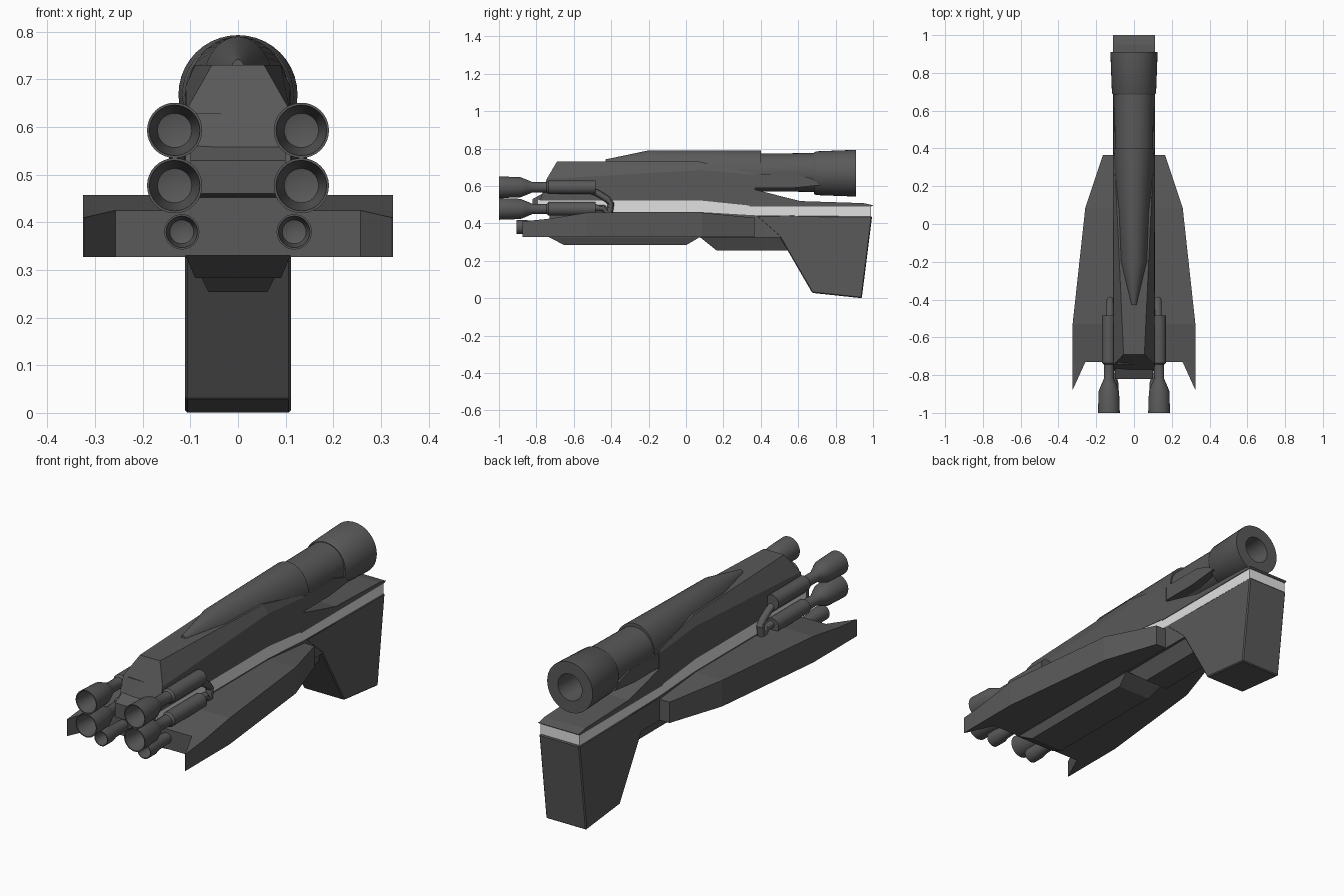
import bpy, bmesh, math
from mathutils import Vector

if "Cube" in bpy.data.objects:
    bpy.data.objects.remove(bpy.data.objects["Cube"])


def material(name, value):
    m = bpy.data.materials.new(name)
    m.diffuse_color = (value, value, value, 1)
    m.use_nodes = True
    m.node_tree.nodes["Principled BSDF"].inputs["Base Color"].default_value = m.diffuse_color
    return m


GREY = material("dark hull grey", 0.10)
LIGHT = material("light stripe grey", 0.75)


def finish(name, bm, mat=GREY, bevel=0.0, smooth=True):
    bmesh.ops.remove_doubles(bm, verts=bm.verts, dist=1e-5)
    bmesh.ops.recalc_face_normals(bm, faces=bm.faces)
    me = bpy.data.meshes.new(name)
    bm.to_mesh(me)
    bm.free()
    me.materials.append(mat)
    ob = bpy.data.objects.new(name, me)
    bpy.context.collection.objects.link(ob)
    if bevel:
        b = ob.modifiers.new("edge", 'BEVEL')
        b.width, b.segments = bevel, 1
    if smooth:
        bpy.ops.object.select_all(action='DESELECT')
        ob.select_set(True)
        bpy.context.view_layer.objects.active = ob
        bpy.ops.object.shade_smooth_by_angle(angle=math.radians(30))
    return ob


def loft(name, sections, mat=GREY, bevel=0.0, smooth=False):
    """Bridge closed cross-sections that all have the same point count."""
    bm = bmesh.new()
    rings = [[bm.verts.new(p) for p in s] for s in sections]
    n = len(rings[0])
    for a, b in zip(rings, rings[1:]):
        for i in range(n):
            j = (i + 1) % n
            bm.faces.new((a[i], a[j], b[j], b[i]))
    bm.faces.new(rings[0])
    bm.faces.new(rings[-1])
    return finish(name, bm, mat, bevel, smooth)


def sym(half):
    """Mirror a half section (bottom to top) across x = 0."""
    return half + [(-x, y, z) for x, y, z in reversed(half)]


def slab(name, profile, w, mat=GREY, bevel=0.0):
    """Side profile (y, z) extruded to +-w in x."""
    return loft(name, [[(x, y, z) for y, z in profile] for x in (-w, w)], mat, bevel)


def lathe(name, profile, cx, cz, seg=32):
    """Revolve (radius, y) points about an axis along y."""
    bm = bmesh.new()
    rings = []
    for r, y in profile:
        if r == 0:
            rings.append([bm.verts.new((cx, y, cz))] * seg)
        else:
            rings.append([bm.verts.new((cx + r * math.cos(2 * math.pi * k / seg), y,
                                        cz + r * math.sin(2 * math.pi * k / seg)))
                          for k in range(seg)])
    for a, b in zip(rings, rings[1:]):
        for i in range(seg):
            j = (i + 1) % seg
            vs = list(dict.fromkeys((a[i], a[j], b[j], b[i])))
            if len(vs) > 2:
                bm.faces.new(vs)
    return finish(name, bm)


def pipe(name, pts, r, seg=12):
    rings = []
    for i, p in enumerate(pts):
        d = (Vector(pts[min(i + 1, len(pts) - 1)]) - Vector(pts[max(i - 1, 0)])).normalized()
        u = Vector((1, 0, 0))
        v = d.cross(u).normalized()
        rings.append([Vector(p) + r * (u * math.cos(2 * math.pi * k / seg) +
                                       v * math.sin(2 * math.pi * k / seg)) for k in range(seg)])
    return loft(name, rings, smooth=True)


# upper hull with chamfered shoulders
loft("upper_hull", [
    sym([(.11, -.78, .522), (.108, -.745, .637), (.055, -.69, .73)]),
    sym([(.11, .08, .522), (.11, .08, .685), (.09, .07, .73)]),
    sym([(.11, .37, .492), (.11, .37, .658), (.105, .37, .668)])])

# prong under the barrel and sloping nose deck
slab("barrel_prong", [(.36, .664), (.60, .662), (.68, .635), (.716, .604), (.56, .588), (.34, .588)], .109)
slab("nose_deck", [(.34, .588), (.61, .519), (.95, .508), (1.0, .497), (.99, .49), (.34, .49)], .111)

# tail block
slab("tail_block", [(-.74, .63), (-.765, .56), (-.82, .53), (-.82, .46), (-.70, .45), (-.70, .63)], .10)

# light stripe, slightly recessed
slab("hull_stripe", [(-.79, .524), (.085, .524), (.37, .493), (.988, .495), (.988, .436),
                     (.37, .443), (.085, .458), (-.79, .458)], .108, LIGHT)

# lower hull core and nose keel
slab("lower_hull", [(-.73, .46), (.085, .46), (.37, .443), (.6, .44), (.6, .325), (-.73, .325)], .11)
slab("nose_keel", [(.37, .443), (.995, .438), (.94, 0), (.675, .028), (.5, .33)], .111, bevel=.005)

# belly bulges
loft("aft_belly", [
    [(-.11, -.74, .33), (.11, -.74, .33), (.11, .08, .33), (-.11, .08, .33)],
    [(-.09, -.65, .283), (.09, -.65, .283), (.09, 0, .283), (-.09, 0, .283)]])
loft("fore_belly", [
    [(-.10, .07, .33), (.10, .07, .33), (.10, .56, .33), (-.10, .56, .33)],
    [(-.062, .165, .254), (.062, .165, .254), (.062, .56, .254), (-.062, .56, .254)]])

# dorsal fairing: tapered half ellipses
def arch(y, w, base, top, n=20):
    return [(w * math.cos(math.pi * k / n), y, base + (top - base) * math.sin(math.pi * k / n))
            for k in range(n + 1)]


loft("dorsal_fairing", [arch(-.43, .018, .70, .742), arch(-.2, .076, .68, .79),
                        arch(.4, .109, .66, .79)], smooth=True)

# barrel and hollow muzzle
lathe("barrel", [(0, .3), (.10, .3), (.104, .69), (0, .69)], 0, .672, 40)
lathe("muzzle", [(0, .685), (.111, .685), (.117, .695), (.125, .91), (.066, .91), (.06, .76), (0, .76)],
      0, .668, 40)

for s, side in ((-1, "left"), (1, "right")):
    # wing panels and swept tip
    rows = [(.365, .165, .43), (.085, .258, .457), (-.53, .325, .457), (-.73, .325, .425)]
    loft(side + "_wing", [[(s * .08, y, .327), (s * x, y, .327), (s * x, y, z), (s * .08, y, z)]
                          for y, x, z in rows])
    loft(side + "_wing_tip", [[(s * a, y, .327), (s * .325, y, .327), (s * .325, y, z), (s * a, y, z)]
                              for y, a, z in ((-.73, .257, .425), (-.875, .323, .41))])
    # main engines with hollow bells
    for z, row in ((.593, "upper"), (.477, "lower")):
        lathe(f"{side}_{row}_engine",
              [(0, -.485), (.036, -.485), (.036, -.735), (.027, -.745), (.027, -.82), (.04, -.85),
               (.054, -.885), (.058, -1.0), (.053, -1.0), (.036, -.87), (0, -.86)], s * .133, z)
    # fuel pipe bending down to the hull
    pipe(side + "_fuel_pipe", [(s * .127, -.52, .58), (s * .127, -.47, .56), (s * .127, -.42, .528),
                               (s * .127, -.402, .505), (s * .127, -.41, .45)], .018)
    pipe(side + "_lower_pipe", [(s * .127, -.50, .483), (s * .127, -.44, .48), (s * .127, -.42, .45)], .018)
    # small thruster
    lathe(side + "_thruster", [(0, -.70), (.026, -.70), (.03, -.82), (.037, -.85), (.037, -.905),
                               (.033, -.905), (.025, -.84), (0, -.83)], s * .118, .38)
